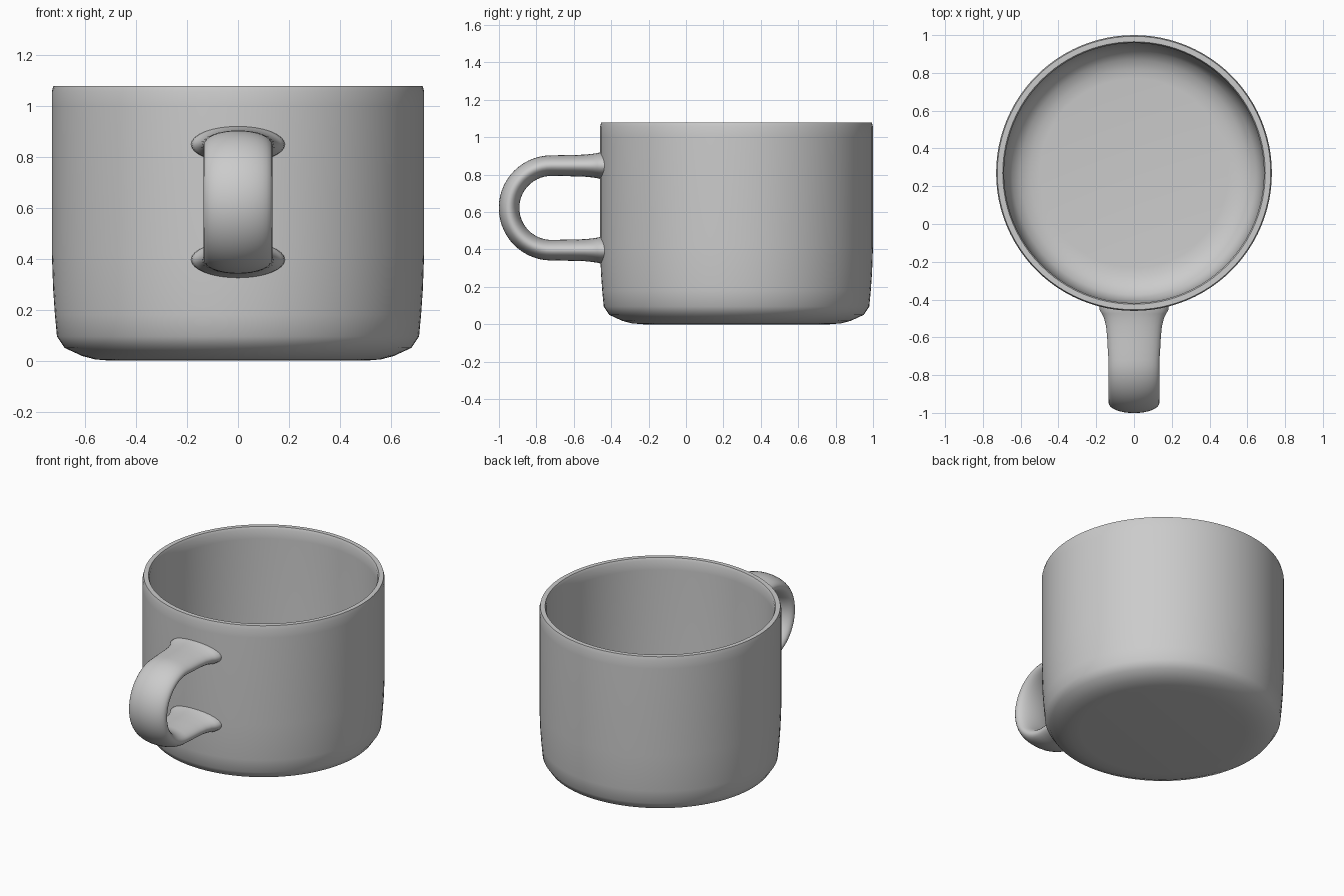
import bpy
import bmesh
from math import sin, cos, pi, radians

if "Cube" in bpy.data.objects:
    bpy.data.objects.remove(bpy.data.objects["Cube"], do_unlink=True)

CUP_Y = 0.27      # cup axis
SEGMENTS = 96

# Single glaze colour
glaze = bpy.data.materials.new("light_grey_glaze")
glaze.use_nodes = True
glaze.diffuse_color = (0.6, 0.6, 0.6, 1)
glaze.node_tree.nodes["Principled BSDF"].inputs["Base Color"].default_value = (0.6, 0.6, 0.6, 1)


def finish(name, bm, angle):
    """Turn a bmesh into a smooth-shaded, coloured object."""
    bmesh.ops.recalc_face_normals(bm, faces=bm.faces)
    mesh = bpy.data.meshes.new(name)
    bm.to_mesh(mesh)
    bm.free()
    obj = bpy.data.objects.new(name, mesh)
    bpy.context.collection.objects.link(obj)
    mesh.materials.append(glaze)
    bpy.ops.object.select_all(action="DESELECT")
    obj.select_set(True)
    bpy.context.view_layer.objects.active = obj
    bpy.ops.object.shade_smooth_by_angle(angle=radians(angle))
    return obj


def bridge(bm, rings):
    """Join consecutive closed rings of vertices with quads."""
    for a, b in zip(rings, rings[1:]):
        n = len(a)
        for i in range(n):
            j = (i + 1) % n
            bm.faces.new((a[i], a[j], b[j], b[i]))


# Cup body: outer wall, rim, inner wall and floor as one lathed profile
profile = [
    (0.50, 0.0), (0.56, 0.005), (0.61, 0.018), (0.68, 0.05), (0.71, 0.095),
    (0.718, 0.18), (0.725, 0.28), (0.73, 0.42), (0.73, 1.0), (0.73, 1.055),
    (0.724, 1.078), (0.695, 1.078), (0.688, 1.062), (0.688, 1.0),
    (0.688, 0.42), (0.683, 0.28), (0.672, 0.17), (0.645, 0.11),
    (0.60, 0.075), (0.55, 0.055), (0.50, 0.05),
]
bm = bmesh.new()
rings = []
for r, z in profile:
    angles = [2 * pi * i / SEGMENTS for i in range(SEGMENTS)]
    rings.append([bm.verts.new((r * cos(a), CUP_Y + r * sin(a), z)) for a in angles])
bridge(bm, rings)
bm.faces.new(rings[0])
bm.faces.new(rings[-1])
finish("cup_body", bm, 50)

# Handle: elliptical section swept along a U, flaring where it meets the cup
BEND_Y, MID_Z, BEND_R = -0.72, 0.622, 0.226
# Upper arm stations: y, half width, half thickness
arm = [
    (-0.43, 0.185, 0.073), (-0.458, 0.181, 0.071), (-0.475, 0.17, 0.067),
    (-0.50, 0.158, 0.063), (-0.54, 0.148, 0.059), (-0.60, 0.142, 0.057),
    (-0.66, 0.139, 0.056),
]
stations = [(y, MID_Z + BEND_R, pi / 2, w, t) for y, w, t in arm]
BEND_STEPS = 28
for i in range(BEND_STEPS + 1):
    a = pi / 2 - pi * i / BEND_STEPS
    stations.append((BEND_Y - BEND_R * cos(a), MID_Z + BEND_R * sin(a), a, 0.135, 0.055))
stations += [(y, MID_Z - BEND_R, -pi / 2, w, t) for y, w, t in reversed(arm)]

bm = bmesh.new()
rings = []
for y, z, a, width, thick in stations:
    ring = []
    for k in range(32):
        p = 2 * pi * k / 32
        d = thick * sin(p)
        ring.append(bm.verts.new((width * cos(p), y - d * cos(a), z + d * sin(a))))
    rings.append(ring)
bridge(bm, rings)
bm.faces.new(rings[0])
bm.faces.new(rings[-1])
finish("handle", bm, 50)
